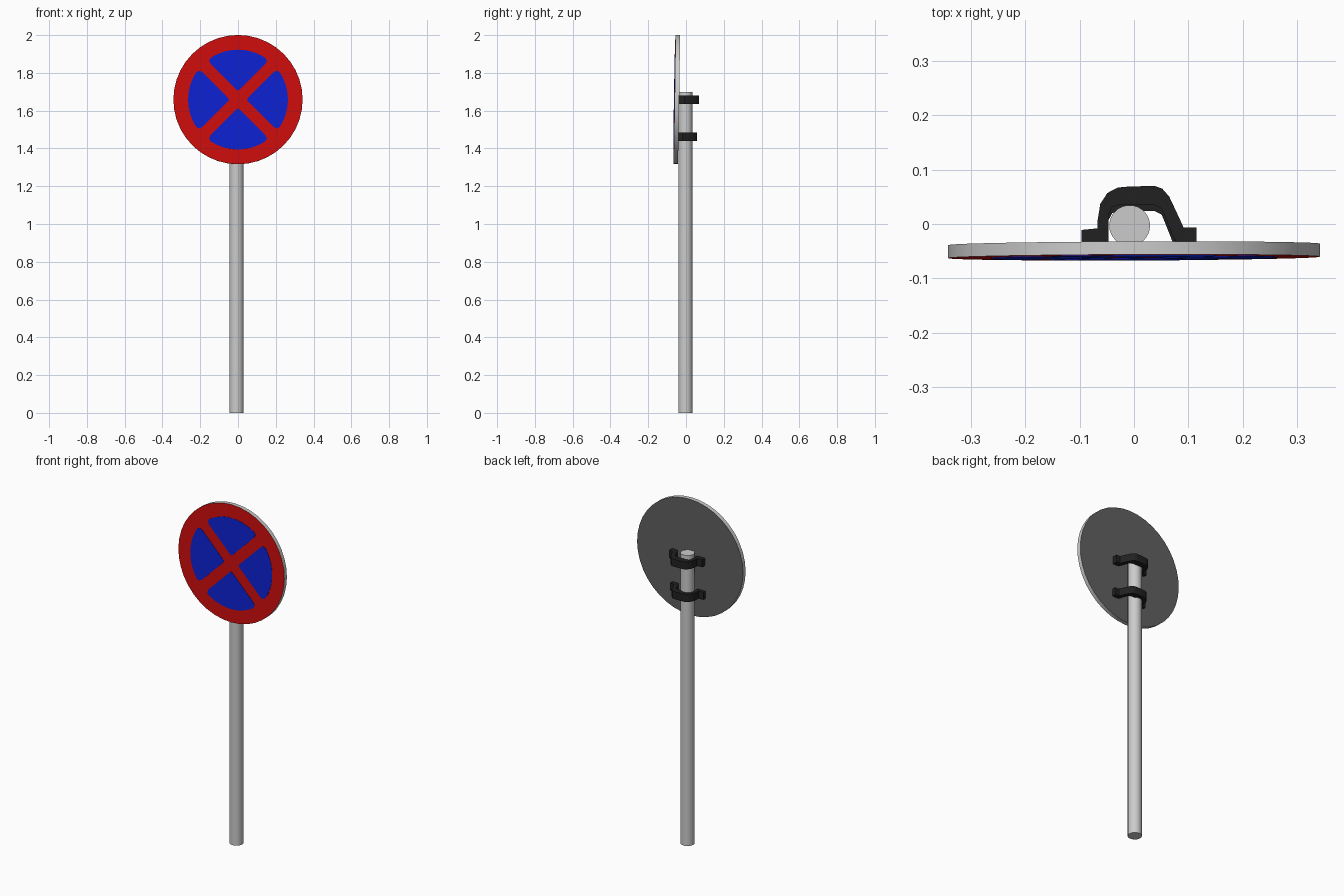
import bpy, bmesh, math
from mathutils import Matrix, Vector

if "Cube" in bpy.data.objects:
    bpy.data.objects.remove(bpy.data.objects["Cube"])


def material(name, rgb):
    m = bpy.data.materials.new(name)
    m.diffuse_color = (*rgb, 1)
    m.use_nodes = True
    m.node_tree.nodes["Principled BSDF"].inputs["Base Color"].default_value = m.diffuse_color
    return m


GREY = material("light grey metal", (0.6, 0.6, 0.6))
BACK = material("dark grey back", (0.12, 0.12, 0.12))
BLACK = material("black clamp", (0.015, 0.015, 0.015))
RED = material("red", (0.62, 0.004, 0.004))
BLUE = material("blue", (0.004, 0.016, 0.65))


def prism(name, points, depth, mats):
    """Extrude a closed outline of 3D points along the depth vector."""
    bm = bmesh.new()
    face = bm.faces.new([bm.verts.new(p) for p in points])
    ext = bmesh.ops.extrude_face_region(bm, geom=[face], use_keep_orig=True)
    moved = [g for g in ext["geom"] if isinstance(g, bmesh.types.BMVert)]
    bmesh.ops.translate(bm, verts=moved, vec=depth)
    bmesh.ops.recalc_face_normals(bm, faces=bm.faces)
    me = bpy.data.meshes.new(name)
    bm.to_mesh(me)
    bm.free()
    ob = bpy.data.objects.new(name, me)
    bpy.context.collection.objects.link(ob)
    for m in mats:
        me.materials.append(m)
    return ob


def smooth(ob):
    bpy.ops.object.select_all(action='DESELECT')
    ob.select_set(True)
    bpy.context.view_layer.objects.active = ob
    bpy.ops.object.shade_smooth_by_angle(angle=math.radians(30))


def circle(r, n):
    return [(r * math.cos(2 * math.pi * i / n), r * math.sin(2 * math.pi * i / n)) for i in range(n)]


# Pole
pole = prism("pole", [(x - 0.008, y - 0.003, 0) for x, y in circle(0.0375, 32)],
             Vector((0, 0, 1.7)), [GREY])
smooth(pole)

# Sign disc: grey rim, red front, dark back; leans back very slightly
TILT = (Matrix.Translation((0, -0.0495, 1.6585)) @ Matrix.Rotation(0.004, 4, 'Z')
        @ Matrix.Rotation(-0.016, 4, 'X'))
T = 0.012
disc = prism("sign_disc", [(x, -T, z) for x, z in circle(0.342, 40)],
             Vector((0, 2 * T, 0)), [GREY, RED, BACK])
for p in disc.data.polygons:
    p.material_index = 1 if p.normal.y < -0.5 else 2 if p.normal.y > 0.5 else 0
disc.matrix_world = TILT
smooth(disc)

# Four blue wedges left between the red ring and the red cross
R, H = 0.264, 0.031


def edge_angle(r):
    return math.pi / 4 - math.asin(H / r)


half = [(R, edge_angle(R) * k / 8) for k in range(7)]
half += [(R, edge_angle(R) - 0.085), (R - 0.007, edge_angle(R) - 0.03), (R - 0.025, edge_angle(R - 0.025))]
half += [(0.056, edge_angle(0.056))]
outline = half + [(0.047, 0)] + [(r, -a) for r, a in reversed(half[1:])]
for i, side in enumerate(("right", "top", "left", "bottom")):
    pts = [(r * math.cos(a + i * math.pi / 2), -T - 0.0015, r * math.sin(a + i * math.pi / 2))
           for r, a in outline]
    wedge = prism("blue_wedge_" + side, pts, Vector((0, 0.002, 0)), [BLUE])
    wedge.matrix_world = TILT

# Clamps: bent strap with two feet, wrapped around the pole
strap = [(-0.097, -0.036), (-0.097, -0.011), (-0.067, -0.008), (-0.067, 0.006), (-0.062, 0.037),
         (-0.049, 0.057), (-0.03, 0.067), (-0.008, 0.069), (0.038, 0.070), (0.052, 0.065),
         (0.065, 0.05), (0.080, 0.018), (0.091, -0.006), (0.115, -0.006), (0.115, -0.036),
         (0.08, -0.036), (0.071, -0.022), (0.06, 0.006), (0.051, 0.028), (0.038, 0.035),
         (-0.028, 0.035), (-0.04, 0.031), (-0.047, 0.018), (-0.047, -0.036)]
for name, z, dy in (("upper_clamp", 1.635, 0), ("lower_clamp", 1.44, -0.011)):
    prism(name, [(x, y + dy, z) for x, y in strap], Vector((0, 0, 0.044)), [BLACK])
